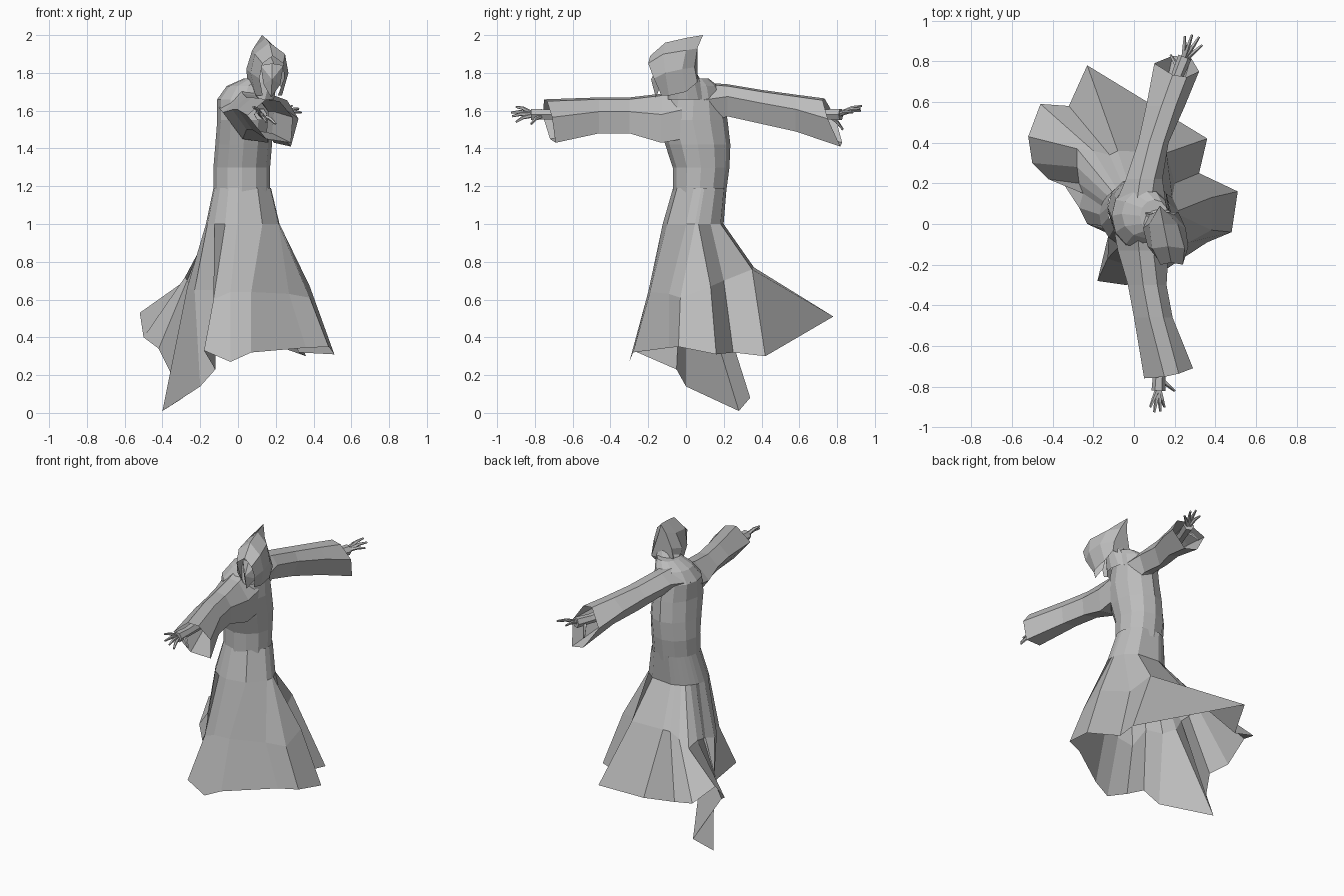
import bpy, math
from mathutils import Vector

old = bpy.data.objects.get("Cube")
if old:
    bpy.data.objects.remove(old, do_unlink=True)

grey = bpy.data.materials.new("cloth grey")
grey.use_nodes = True
colour = (0.5, 0.5, 0.5, 1)
grey.diffuse_color = colour
grey.node_tree.nodes["Principled BSDF"].inputs["Base Color"].default_value = colour


def add_part(name, verts, faces):
    mesh = bpy.data.meshes.new(name)
    mesh.from_pydata([tuple(v) for v in verts], [], faces)
    mesh.materials.append(grey)
    obj = bpy.data.objects.new(name, mesh)
    bpy.context.collection.objects.link(obj)
    return obj


def loft(name, rings, closed=True, cap_start=False, cap_end=False):
    """Join equal rings of points with quads."""
    n = len(rings[0])
    verts = [p for ring in rings for p in ring]
    faces = []
    for r in range(len(rings) - 1):
        for i in range(n if closed else n - 1):
            j = (i + 1) % n
            faces.append((r * n + i, r * n + j, r * n + n + j, r * n + n + i))
    if cap_start:
        faces.append(tuple(reversed(range(n))))
    if cap_end:
        faces.append(tuple(range(len(verts) - n, len(verts))))
    return add_part(name, verts, faces)


def oval(z, x0, x1, y0, y1, angles):
    """Level ring inside the given bounds."""
    return [Vector(((x0 + x1) / 2 + (x1 - x0) / 2 * math.cos(a),
                    (y0 + y1) / 2 + (y1 - y0) / 2 * math.sin(a), z)) for a in angles]


def tube(name, path, radii, sides=5):
    """Tapered limb along a path."""
    path = [Vector(p) for p in path]
    rings = []
    for k, p in enumerate(path):
        along = (path[min(k + 1, len(path) - 1)] - path[max(k - 1, 0)]).normalized()
        side = along.cross(Vector((0, 0, 1))).normalized()
        up = side.cross(along)
        turn = [math.tau * i / sides for i in range(sides)]
        rings.append([p + radii[k] * (math.cos(t) * side + math.sin(t) * up) for t in turn])
    return loft(name, rings, cap_start=True, cap_end=True)


# Torso
around = [math.tau * i / 12 for i in range(12)]
torso = [(1.15, -.13, .17, -.07, .21), (1.3, -.13, .17, -.07, .23),
         (1.42, -.12, .18, -.11, .235), (1.55, -.11, .18, -.15, .22),
         (1.66, -.11, .17, -.12, .2), (1.73, -.06, .17, -.07, .17),
         (1.77, .03, .17, -.04, .12)]
loft("robe_torso", [oval(*row, around) for row in torso], cap_end=True)

# Wind-blown skirt: knee point and hem point of each pleat, counter-clockwise
pleats = [((.38, .13, .67), (.51, .16, .31)), ((.2, .2, .7), (.32, .25, .32)),
          ((.16, .35, .76), (.36, .42, .3)), ((-.08, .36, .77), (-.23, .78, .51)),
          ((-.12, .34, .76), (-.32, .58, .43)), ((-.2, .36, .74), (-.46, .59, .46)),
          ((-.28, .37, .7), (-.52, .43, .53)), ((-.28, .28, .72), (-.5, .3, .4)),
          ((-.27, .2, .7), (-.42, .22, .34)), ((-.25, .15, .68), (-.29, .34, .08)),
          ((-.27, .08, .66), (-.4, .28, .01)), ((-.23, .0, .65), (-.2, .0, .14)),
          ((-.12, -.03, .65), (-.12, -.05, .23)), ((-.13, -.17, .6), (-.18, -.28, .33)),
          ((-.04, -.2, .64), (-.04, -.3, .27)), ((.07, -.19, .64), (.07, -.28, .32)),
          ((.27, -.09, .63), (.36, -.09, .345)), ((.38, -.03, .61), (.48, -.04, .35))]
knee = [Vector(k) for k, h in pleats]
hem = [Vector(h) for k, h in pleats]
# The front pleats twist towards one side at the waist
bearing = [math.atan2(k.y - .07, k.x) + (.3 if k.y < 0 < k.x else 0) for k in knee]
loft("robe_skirt", [oval(1.19, -.13, .175, -.07, .22, bearing),
                    oval(1.0, -.17, .22, -.125, .205, bearing), knee, hem])


# Sleeves: each section is inner/outer x, y, bottom/top z, with a slanted cuff
def sleeve(name, sections, slant, tuck):
    rings = []
    for x0, x1, y, z0, z1 in sections:
        at_cuff = y == sections[-1][2]
        mx, mz = (x0 + x1) / 2, (z0 + z1) / 2
        cuff = slant if at_cuff else 0
        lean = math.copysign(.2, y) if at_cuff else 0
        outline = [(x0, mz + .03), (mx - .02, z1), (mx + .05, z1 - .01), (x1, mz + .02),
                   (x1 - tuck, z0), (mx - .02, z0 + .02)]
        rings.append([(px, y + cuff * (mz - pz) - lean * (px - mx), pz) for px, pz in outline])
    loft(name, rings)


sleeve("forward_sleeve", [(-.1, .17, -.02, 1.45, 1.72), (-.08, .17, -.13, 1.43, 1.69),
                          (-.03, .16, -.3, 1.48, 1.67), (0, .19, -.46, 1.48, 1.67),
                          (.05, .29, -.73, 1.43, 1.66)], .15, .01)
sleeve("rear_sleeve", [(-.1, .16, .08, 1.52, 1.75), (-.04, .14, .22, 1.57, 1.74),
                       (.02, .17, .4, 1.53, 1.71), (.06, .25, .58, 1.49, 1.685),
                       (.1, .32, .78, 1.41, 1.665)], .4, .04)


# Hands: wrist, palm and five spread fingers
def hand(name, elbow, wrist, palm, tips):
    tube(name + "_forearm", [elbow, wrist, palm], [.035, .03, .034], 6)
    wrist, palm = Vector(wrist), Vector(palm)
    for i, tip in enumerate(tips):
        tip = Vector(tip)
        root = wrist.lerp(palm, .45 if i == 0 else .85) + (tip - palm) * .15
        bend = root.lerp(tip, .55) + Vector((0, 0, .008))
        tube(f"{name}_finger_{i}", [root, bend, tip], [.013, .01, .006])


hand("forward_hand", (.12, -.6, 1.58), (.125, -.72, 1.58), (.12, -.82, 1.58),
     [(.2, -.82, 1.53), (.15, -.9, 1.54), (.13, -.92, 1.57), (.1, -.925, 1.59), (.08, -.9, 1.62)])
hand("rear_hand", (.17, .62, 1.59), (.21, .72, 1.58), (.25, .82, 1.58),
     [(.18, .83, 1.5), (.25, .925, 1.6), (.285, .93, 1.625), (.32, .92, 1.61), (.335, .88, 1.59)])


# Hood: arches from the face opening back to the pointed tip
def arch(half):
    def place(w, y, z):
        return (.155 - .2 * (y + .05) + w, y, z)
    return ([place(-w, y, z) for w, y, z in half]
            + [place(w, y, z) for w, y, z in reversed(half[:-1])])


arches = [arch(half) for half in (
    [(.04, -.13, 1.68), (.065, -.17, 1.77), (.055, -.2, 1.85), (0, -.19, 1.89)],
    [(.07, -.09, 1.68), (.1, -.11, 1.8), (.08, -.12, 1.9), (0, -.11, 1.96)],
    [(.09, 0, 1.7), (.105, -.02, 1.82), (.07, 0, 1.92), (0, 0, 1.985)],
    [(.085, .06, 1.75), (.06, .045, 1.83), (.025, .06, 1.93), (0, .09, 2.0)])]
loft("hood", arches, closed=False, cap_end=True)

# Cowl draping from the hood to the shoulders
cowl = [(1.66, .0, .19, -.1, .12), (1.76, .04, .21, -.07, .08), (1.84, .1, .22, -.06, .03)]
loft("cowl", [oval(*row, around) for row in cowl], cap_end=True)

# Sunken face with a pointed chin
face = [(.12, -.12, 1.84), (.18, -.145, 1.85), (.24, -.12, 1.84), (.225, -.13, 1.74),
        (.175, -.16, 1.67), (.135, -.13, 1.74), (.18, -.185, 1.765)]
add_part("face", face, [(i, (i + 1) % 6, 6) for i in range(6)])
